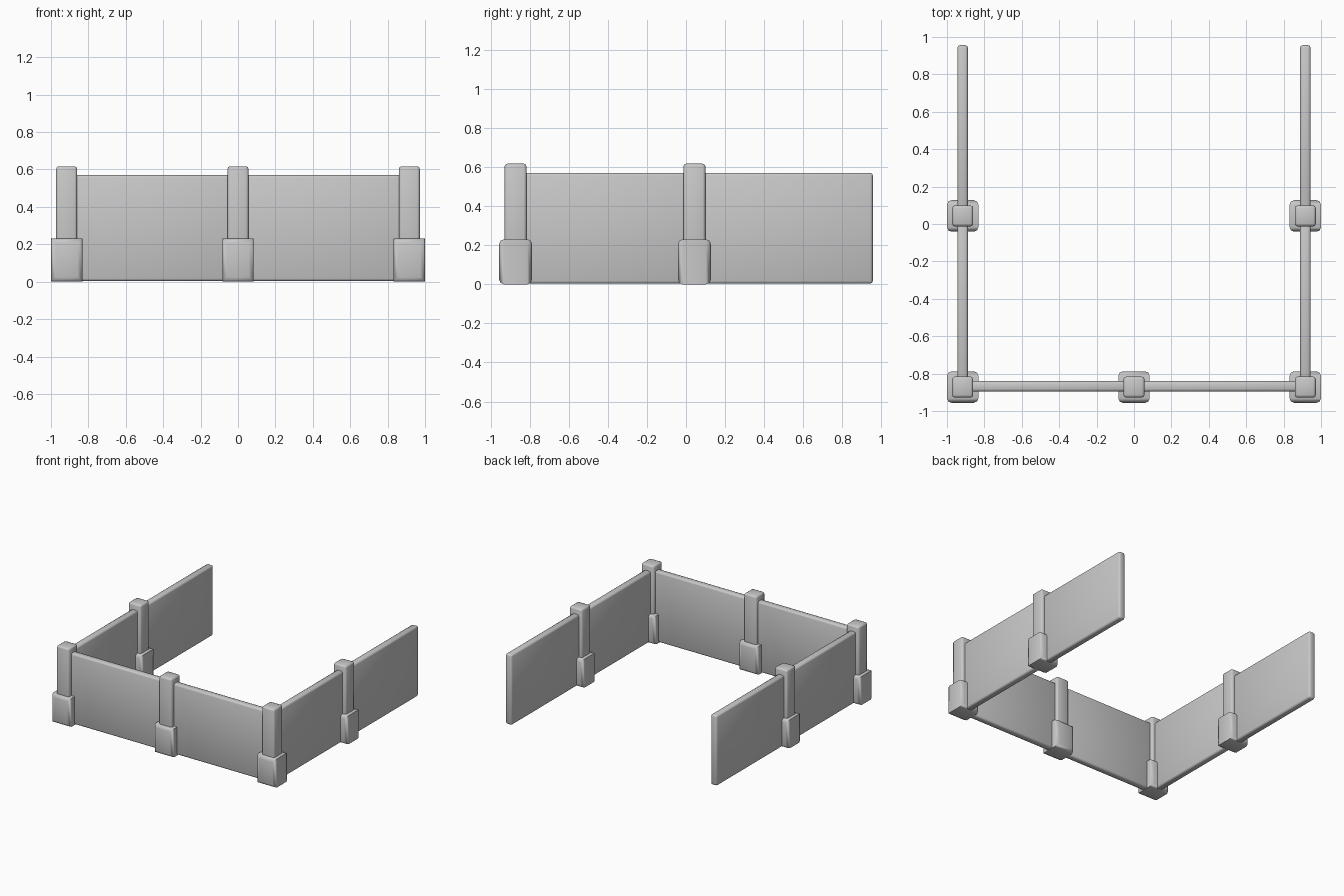
import bpy
import bmesh
from math import radians

cube = bpy.data.objects.get("Cube")
if cube:
    bpy.data.objects.remove(cube, do_unlink=True)

# Single plain grey material
grey = bpy.data.materials.new("plain_grey")
grey.use_nodes = True
colour = (0.58, 0.58, 0.58, 1)
grey.diffuse_color = colour
grey.node_tree.nodes["Principled BSDF"].inputs["Base Color"].default_value = colour


def rounded_box(name, low, high, radius, segments=2, sharp_axis=None):
    """Box between two corners; edges along sharp_axis stay unbevelled."""
    size = [h - l for l, h in zip(low, high)]
    middle = [(h + l) / 2 for l, h in zip(low, high)]
    bm = bmesh.new()
    bmesh.ops.create_cube(bm, size=1)
    bmesh.ops.scale(bm, vec=size, verts=bm.verts)

    def keep(edge):
        if sharp_axis is None:
            return True
        return abs(edge.verts[0].co[sharp_axis] - edge.verts[1].co[sharp_axis]) < 1e-5

    bmesh.ops.bevel(bm, geom=[e for e in bm.edges if keep(e)], offset=radius,
                    segments=segments, profile=0.5, affect='EDGES')
    mesh = bpy.data.meshes.new(name)
    bm.to_mesh(mesh)
    bm.free()
    mesh.materials.append(grey)
    obj = bpy.data.objects.new(name, mesh)
    obj.location = middle
    bpy.context.collection.objects.link(obj)
    bpy.ops.object.select_all(action='DESELECT')
    obj.select_set(True)
    bpy.context.view_layer.objects.active = obj
    bpy.ops.object.shade_smooth_by_angle(angle=radians(50))
    return obj


SIDE, FRONT, MID, BACK = 0.916, -0.872, 0.043, 0.956
HALF_WALL, HALF_POST, HALF_BASE = 0.028, 0.056, 0.084
WALL_TOP, POST_TOP, BASE_TOP = 0.57, 0.617, 0.23
LIFT = 0.003

# Posts with thicker footings
spots = {
    "front_right": (-SIDE, FRONT),
    "front_middle": (0, FRONT),
    "front_left": (SIDE, FRONT),
    "side_right": (-SIDE, MID),
    "side_left": (SIDE, MID),
}
for label, (x, y) in spots.items():
    rounded_box(label + "_post",
                (x - HALF_POST, y - HALF_POST, 0.02),
                (x + HALF_POST, y + HALF_POST, POST_TOP), 0.014)
    rounded_box(label + "_footing",
                (x - HALF_BASE, y - HALF_BASE, 0),
                (x + HALF_BASE, y + HALF_BASE, BASE_TOP), 0.024, sharp_axis=1)

# Front wall panels between the posts
for label, x in (("right", -SIDE), ("left", SIDE)):
    rounded_box("front_wall_" + label,
                (min(x, 0), FRONT + 0.004 - HALF_WALL, LIFT),
                (max(x, 0), FRONT + 0.004 + HALF_WALL, WALL_TOP), 0.014)

# Side wall panels, the rear ones ending free
for label, x in (("right", -SIDE), ("left", SIDE)):
    for part, y0, y1 in (("near", FRONT, MID), ("far", MID, BACK)):
        rounded_box(f"{label}_wall_{part}",
                    (x - HALF_WALL, y0, LIFT),
                    (x + HALF_WALL, y1, WALL_TOP), 0.014)
